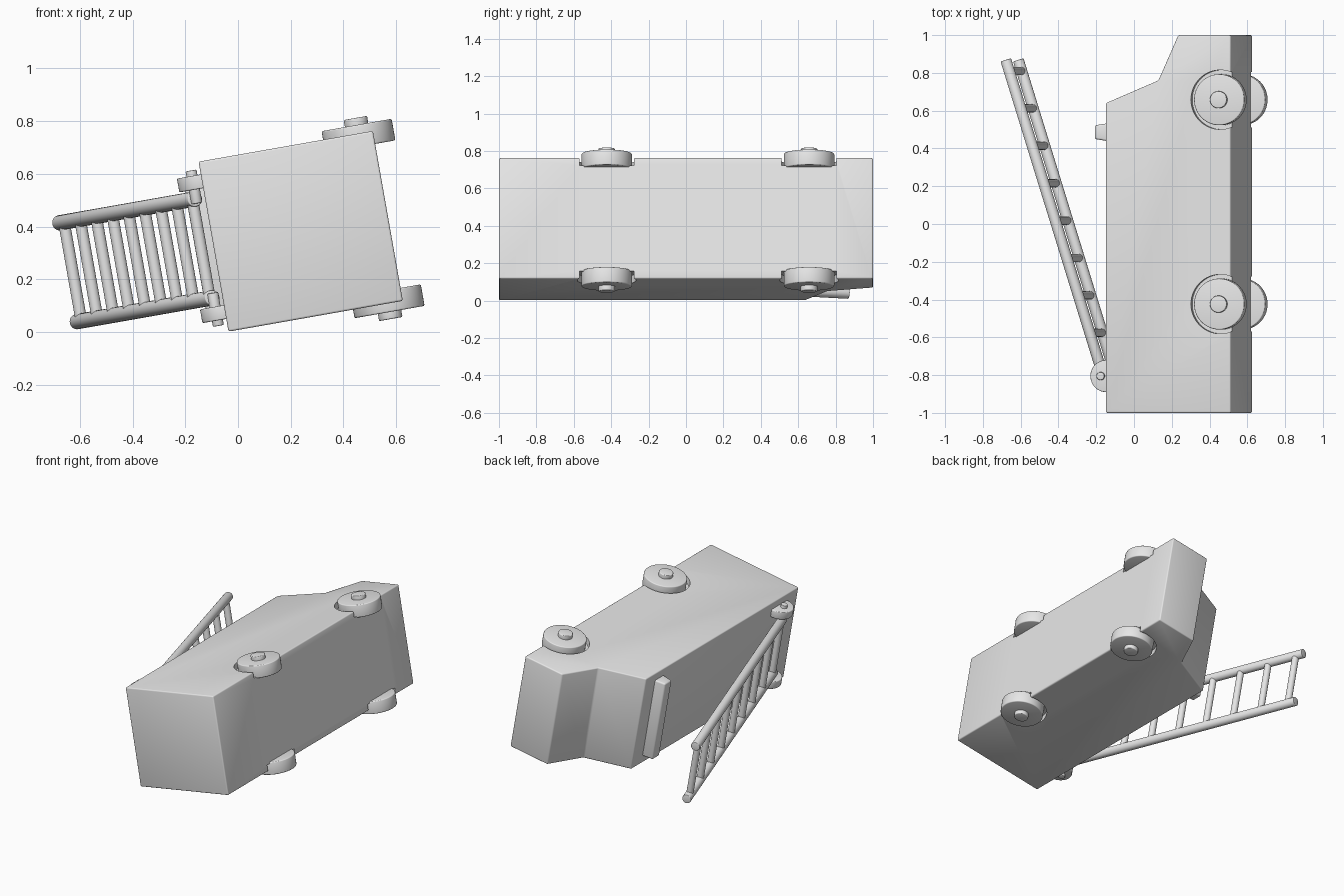
import bpy, bmesh, math
from mathutils import Matrix, Vector

if "Cube" in bpy.data.objects:
    bpy.data.objects.remove(bpy.data.objects["Cube"])

# Toy ladder truck lying on its side.
# Local frame: x = roof-to-floor, y = length, z = width; tilted 10 degrees.
TILT = Matrix.Translation((-0.036, 0, 0.001)) @ Matrix.Rotation(math.radians(-10), 4, 'Y')
WIDTH = 0.655
MID = WIDTH / 2

grey = bpy.data.materials.new("plain grey")
grey.diffuse_color = (0.8, 0.8, 0.8, 1)
grey.use_nodes = True
grey.node_tree.nodes["Principled BSDF"].inputs["Base Color"].default_value = grey.diffuse_color


def make_object(name, bm):
    mesh = bpy.data.meshes.new(name)
    bmesh.ops.recalc_face_normals(bm, faces=bm.faces)
    bm.to_mesh(mesh)
    bm.free()
    mesh.materials.append(grey)
    obj = bpy.data.objects.new(name, mesh)
    bpy.context.collection.objects.link(obj)
    obj.matrix_world = TILT
    return obj


def finish(obj, bevel=0.0):
    if bevel:
        mod = obj.modifiers.new("bevel", 'BEVEL')
        mod.width, mod.segments = bevel, 3
        mod.limit_method, mod.angle_limit = 'ANGLE', math.radians(25)
    return obj


def smooth(obj):
    bpy.ops.object.select_all(action='DESELECT')
    obj.select_set(True)
    bpy.context.view_layer.objects.active = obj
    bpy.ops.object.convert(target='MESH')
    bpy.ops.object.shade_smooth_by_angle(angle=math.radians(35))


def prism(name, profile, z0, z1):
    bm = bmesh.new()
    base = bm.faces.new([bm.verts.new((x, y, z0)) for x, y in profile])
    ext = bmesh.ops.extrude_face_region(bm, geom=[base])
    verts = [g for g in ext["geom"] if isinstance(g, bmesh.types.BMVert)]
    bmesh.ops.translate(bm, verts=verts, vec=(0, 0, z1 - z0))
    return make_object(name, bm)


def rod(name, start, end, radius, sides=40):
    start, end = Vector(start), Vector(end)
    d = end - start
    bm = bmesh.new()
    m = Matrix.Translation((start + end) / 2) @ d.to_track_quat('Z', 'Y').to_matrix().to_4x4()
    bmesh.ops.create_cone(bm, cap_ends=True, segments=sides, radius1=radius,
                          radius2=radius, depth=d.length, matrix=m)
    return make_object(name, bm)


def side_z(side, z):
    # z measured on the upper side; mirrored for the lower side
    return MID + side * (z - MID)


# Body with short hood and sloped windscreen
body = finish(prism("truck_body", [(0, -1), (0, 0.64), (0.282, 0.76), (0.389, 1),
                                   (0.672, 1), (0.672, -1)], 0, WIDTH), 0.008)

AXLE = 0.615
for side, tag in ((1, "upper"), (-1, "lower")):
    def z(v):
        return side_z(side, v)

    for y, end in ((0.658, "front"), (-0.424, "rear")):
        # Wheel arch recess
        cutter = rod("arch_cutter", (AXLE, y, z(0.614)), (AXLE, y, z(0.9)), 0.157, 64)
        cutter.hide_render = True
        cut = body.modifiers.new("arch", 'BOOLEAN')
        cut.operation, cut.object, cut.solver = 'DIFFERENCE', cutter, 'EXACT'
        # Wheel and hub
        smooth(finish(rod(f"{end}_{tag}_wheel", (AXLE, y, z(0.605)), (AXLE, y, z(0.688)),
                          0.135, 56), 0.006))
        smooth(finish(rod(f"{end}_{tag}_hub", (AXLE, y, z(0.67)), (AXLE, y, z(0.715)),
                          0.045), 0.005))

    # Ladder mount and pivot pin
    smooth(finish(rod(f"{tag}_ladder_mount", (-0.007, -0.805, z(0.553)),
                      (-0.007, -0.805, z(0.606)), 0.085, 48), 0.005))
    smooth(finish(rod(f"{tag}_pivot_pin", (-0.034, -0.805, z(0.5)),
                      (-0.034, -0.805, z(0.627)), 0.021), 0.003))

    # Ladder rail
    smooth(finish(rod(f"{tag}_ladder_rail", (-0.038, -0.805, z(0.518)),
                      (-0.561, 0.868, z(0.518)), 0.029, 32), 0.004))

smooth(body)
for obj in [o for o in bpy.data.objects if o.name.startswith("arch_cutter")]:
    bpy.data.objects.remove(obj)

# Ladder rungs
for i in range(9):
    y = 0.81 - 0.198 * i
    x = -0.038 - 0.523 * (y + 0.805) / 1.673
    smooth(rod(f"ladder_rung_{i + 1}", (x, y, side_z(-1, 0.518)),
               (x, y, side_z(1, 0.518)), 0.022, 24))

# Roof light bar
smooth(finish(prism("light_bar", [(0.01, 0.437), (-0.07, 0.45), (-0.07, 0.522), (0.01, 0.535)],
                    0.053, 0.602), 0.01))
